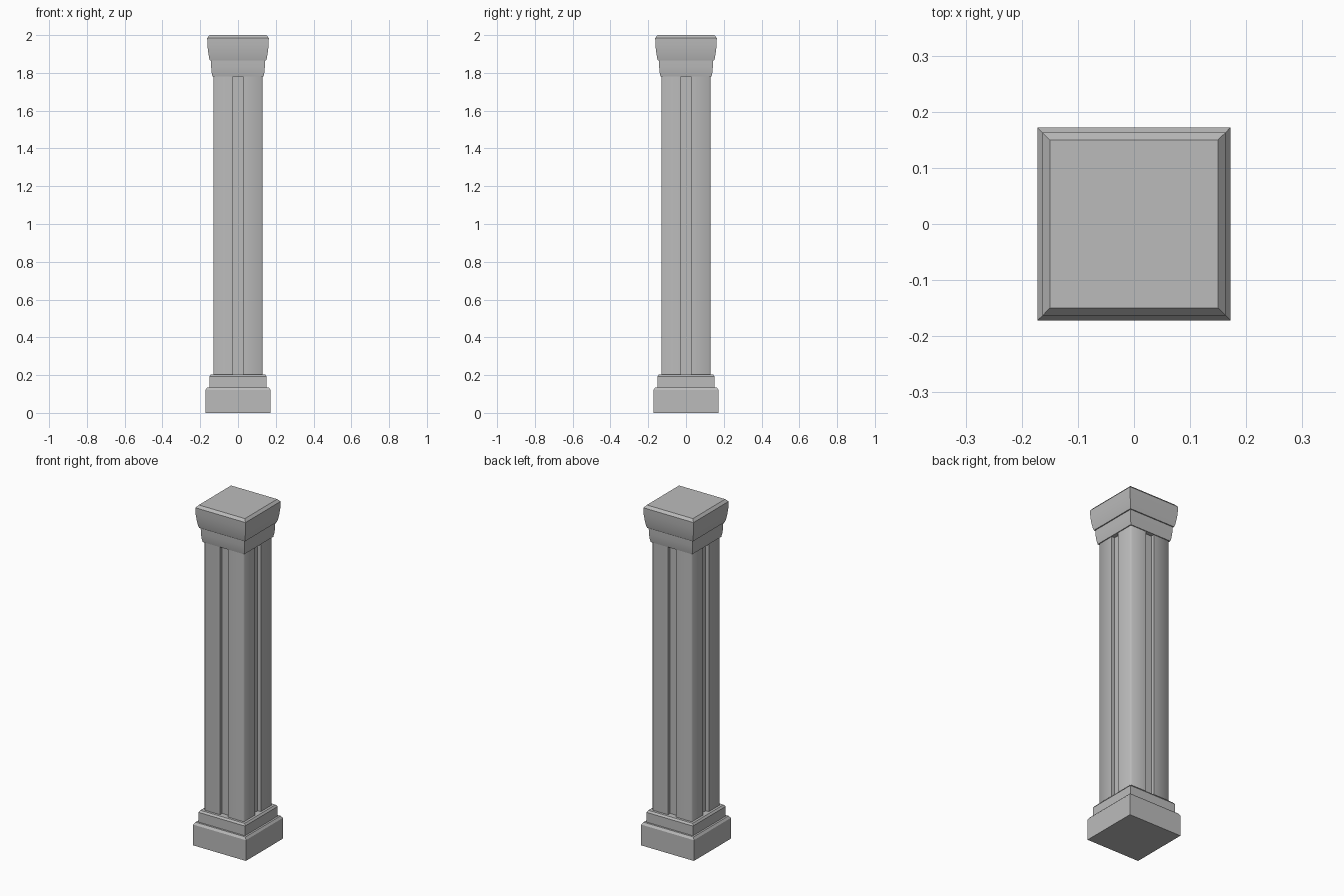
import bpy, bmesh, math

cube = bpy.data.objects.get("Cube")
if cube:
    bpy.data.objects.remove(cube, do_unlink=True)

stone = bpy.data.materials.new("grey stone")
stone.use_nodes = True
GREY = (0.5, 0.5, 0.5, 1)
stone.diffuse_color = GREY
stone.node_tree.nodes["Principled BSDF"].inputs["Base Color"].default_value = GREY


def loft(name, rings, angle):
    """Skin a stack of closed outlines, cap both ends."""
    bm = bmesh.new()
    loops = [[bm.verts.new(p) for p in ring] for ring in rings]
    n = len(loops[0])
    for low, high in zip(loops, loops[1:]):
        for i in range(n):
            j = (i + 1) % n
            bm.faces.new((low[i], low[j], high[j], high[i]))
    bm.faces.new(loops[0][::-1])
    bm.faces.new(loops[-1])
    mesh = bpy.data.meshes.new(name)
    bm.to_mesh(mesh)
    bm.free()
    mesh.materials.append(stone)
    obj = bpy.data.objects.new(name, mesh)
    bpy.context.collection.objects.link(obj)
    bpy.ops.object.select_all(action="DESELECT")
    obj.select_set(True)
    bpy.context.view_layer.objects.active = obj
    bpy.ops.object.shade_smooth_by_angle(angle=math.radians(angle))
    return obj


def square_block(name, profile):
    """Square moulding from (half width, height) pairs."""
    corners = [(-1, -1), (1, -1), (1, 1), (-1, 1)]
    loft(name, [[(x * w, y * w, z) for x, y in corners] for w, z in profile], 30)


# Stepped base
square_block("plinth", [(0.172, 0), (0.172, 0.122), (0.163, 0.135)])
square_block("base_step", [(0.152, 0.13), (0.152, 0.192), (0.144, 0.203)])

# Shaft: softened corners and one flute down the middle of each side
half, soft, flute, depth = 0.13, 0.006, 0.026, 0.02
side = [(-half + soft, -half), (-flute, -half), (-flute, -half + depth),
        (flute, -half + depth), (flute, -half), (half - soft, -half)]
outline = []
for _ in range(4):
    outline += side
    side = [(-y, x) for x, y in side]
loft("shaft", [[(x, y, z) for x, y in outline] for z in (0.2, 1.785)], 50)

# Flared capital
square_block("capital_neck", [(0.135, 1.78), (0.139, 1.8), (0.142, 1.83), (0.143, 1.87)])
square_block("capital_block", [(0.149, 1.865), (0.153, 1.88), (0.158, 1.91), (0.162, 1.945),
                               (0.163, 1.985), (0.15, 2.0)])
